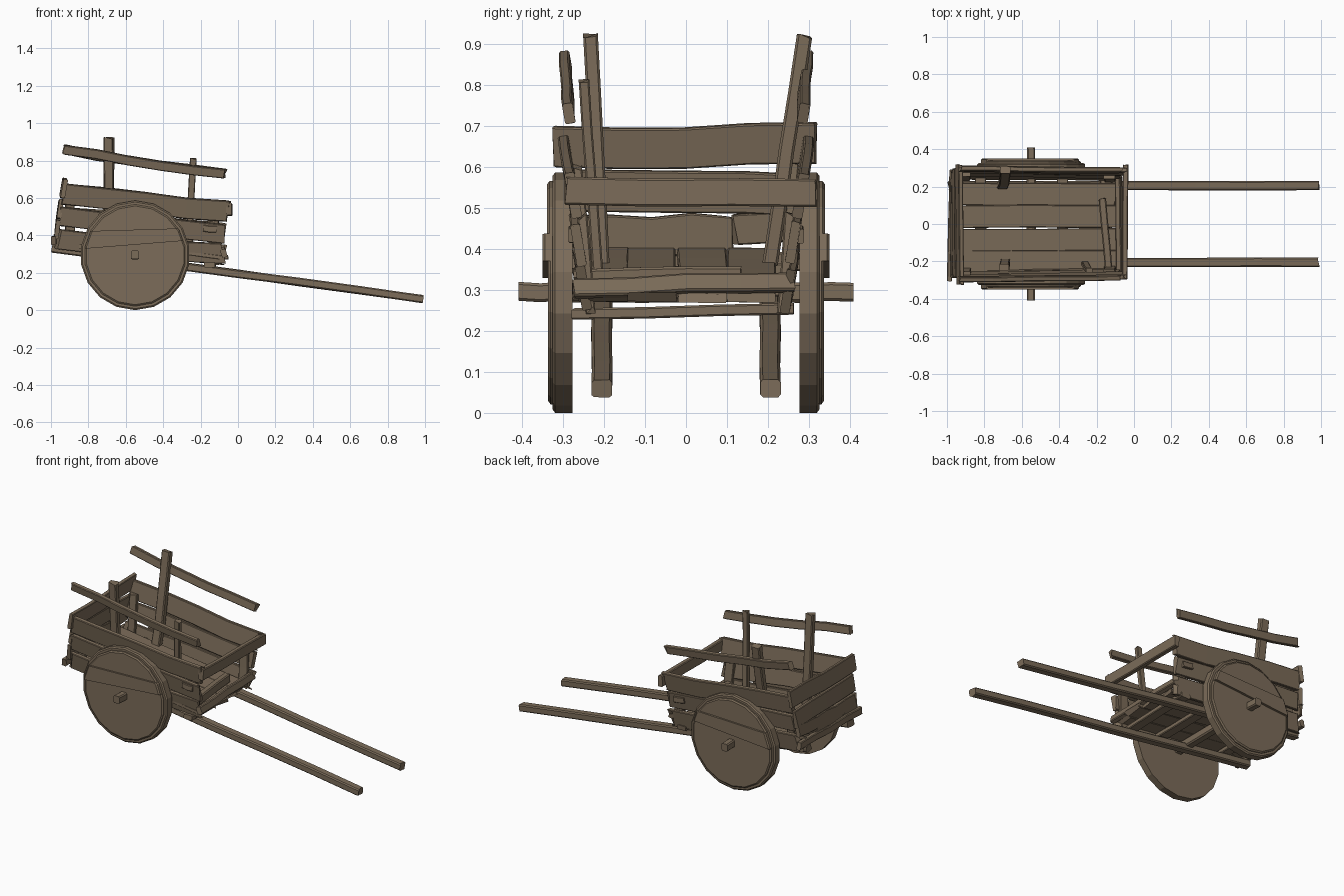
import bpy, bmesh, math, random
from mathutils import Vector

if "Cube" in bpy.data.objects:
    bpy.data.objects.remove(bpy.data.objects["Cube"])

random.seed(4)

wood = bpy.data.materials.new("weathered_wood")
wood.use_nodes = True
COLOR = (0.2, 0.15, 0.1, 1)
wood.diffuse_color = COLOR
bsdf = wood.node_tree.nodes["Principled BSDF"]
bsdf.inputs["Base Color"].default_value = COLOR
bsdf.inputs["Roughness"].default_value = 0.9


def finish(name, bm):
    bmesh.ops.recalc_face_normals(bm, faces=bm.faces)
    mesh = bpy.data.meshes.new(name)
    bm.to_mesh(mesh)
    bm.free()
    mesh.materials.append(wood)
    obj = bpy.data.objects.new(name, mesh)
    bpy.context.collection.objects.link(obj)
    return obj


def plank(name, start, end, facing, width, thick, rough=0.004, steps=3, ragged=0.0):
    """Rough-hewn board from start to end, its width running along facing."""
    a, b = Vector(start), Vector(end)
    axis = (b - a).normalized()
    wide = Vector(facing)
    wide = (wide - axis * wide.dot(axis)).normalized()
    deep = axis.cross(wide)
    c = min(width, thick) * 0.15
    w, t = width / 2, thick / 2
    corners = [(w, t - c), (w - c, t), (c - w, t), (-w, t - c),
               (-w, c - t), (c - w, -t), (w - c, -t), (w, c - t)]
    bm = bmesh.new()
    rings = []
    for i in range(steps + 1):
        dw = random.uniform(-rough, rough)
        dt = random.uniform(-rough, rough) * 0.4
        tip = i in (0, steps)
        ring = []
        for u, v in corners:
            slip = random.uniform(-ragged, ragged) if tip else 0
            p = a.lerp(b, i / steps) + wide * (u + dw) + deep * (v + dt) + axis * slip
            ring.append(bm.verts.new(p))
        rings.append(ring)
    for r, s in zip(rings, rings[1:]):
        for k in range(8):
            j = (k + 1) % 8
            bm.faces.new((r[k], r[j], s[j], s[k]))
    bm.faces.new(rings[0])
    bm.faces.new(rings[-1])
    return finish(name, bm)


# Wheels: a solid rim disc faced with three boards of uneven depth
WX, WZ, R = -0.55, 0.293, 0.293


def disc(name, side, radius, inner, outer, low=None, high=None):
    bm = bmesh.new()
    rings = []
    for y, r in ((inner, radius), (outer - 0.006, radius), (outer, radius - 0.008)):
        rings.append([bm.verts.new((WX + r * math.sin(math.tau * k / 18), side * y,
                                    WZ - r * math.cos(math.tau * k / 18)))
                      for k in range(18)])
    for r, s in zip(rings, rings[1:]):
        for k in range(18):
            j = (k + 1) % 18
            bm.faces.new((r[k], r[j], s[j], s[k]))
    bm.faces.new(rings[0])
    bm.faces.new(rings[-1])
    for cut, sign in ((low, -1), (high, 1)):
        if cut:
            height, slope = cut
            bmesh.ops.bisect_plane(
                bm, geom=bm.verts[:] + bm.edges[:] + bm.faces[:],
                plane_co=(WX, 0, height), plane_no=(-slope * sign, 0, sign),
                clear_outer=True)
            open_edges = [e for e in bm.edges if e.is_boundary]
            bmesh.ops.holes_fill(bm, edges=open_edges)
    return finish(name, bm)


for side, label in ((-1, "right"), (1, "left")):
    seam_low, seam_high = (0.35, 0.08), (0.43, 0.03)
    disc(label + "_wheel_rim", side, R, 0.277, 0.325)
    disc(label + "_wheel_lower_board", side, 0.272, 0.32, 0.336, high=seam_low)
    disc(label + "_wheel_middle_board", side, 0.272, 0.32, 0.35, low=seam_low, high=seam_high)
    disc(label + "_wheel_upper_board", side, 0.272, 0.32, 0.339, low=seam_high)

    # Long shafts running under the bed and out in front
    y = side * 0.205
    plank(label + "_shaft", (-0.99, y, 0.33), (0.985, y, 0.06), (0, 0, 1),
          0.043, 0.05, 0.003, 6, 0.008)

    # Three stacked side boards leaning outward
    up = (0, side * 0.17, 1)
    plank(label + "_upper_side_board", (-0.935, side * 0.293, 0.622),
          (-0.055, side * 0.277, 0.525), up, 0.112, 0.026, 0.007, 4, 0.012)
    plank(label + "_middle_side_board", (-0.945, side * 0.275, 0.503),
          (-0.08, side * 0.263, 0.412), up, 0.102, 0.024, 0.006, 4, 0.015)
    plank(label + "_lower_side_board", (-0.965, side * 0.258, 0.375),
          (-0.08, side * 0.25, 0.3), up, 0.108, 0.024, 0.006, 4, 0.02)

    # Top rail
    plank(label + "_rail", (-0.93, side * 0.295, 0.855), (-0.07, side * 0.285, 0.725),
          up, 0.05, 0.026, 0.006, 5, 0.01)

    # Wedge-shaped axle end
    plank(label + "_axle_end", (WX, side * 0.3, 0.295), (WX, side * 0.408, 0.294),
          (0, 0, 1), 0.046, 0.042, 0.003, 2)

    # Short inside battens that tie the side boards
    plank(label + "_front_batten", (-0.13, side * 0.235, 0.25), (-0.13, side * 0.252, 0.48),
          (1, 0, 0), 0.06, 0.025, 0.004, 2, 0.01)
    plank(label + "_rear_batten", (-0.9, side * 0.24, 0.34), (-0.9, side * 0.265, 0.6),
          (1, 0, 0), 0.05, 0.022, 0.004, 2, 0.01)
    plank(label + "_batten_peg", (-0.185, side * 0.277, 0.437), (-0.115, side * 0.277, 0.43),
          (0, 0, 1), 0.035, 0.02, 0.003, 2)

plank("axle", (WX, -0.3, 0.294), (WX, 0.3, 0.294), (0, 0, 1), 0.05, 0.05, 0.002)

# Uprights holding the rails
plank("right_rear_post", (-0.69, -0.205, 0.36), (-0.69, -0.232, 0.92), (1, 0, 0),
      0.052, 0.036, 0.004, 4, 0.006)
plank("right_front_post", (-0.26, -0.213, 0.3), (-0.24, -0.25, 0.81), (1, 0, 0),
      0.036, 0.026, 0.004, 4, 0.006)
plank("left_rear_post", (-0.7, 0.205, 0.36), (-0.69, 0.288, 0.92), (1, 0, 0),
      0.056, 0.038, 0.004, 4, 0.006)

# Floor boards, sloping toward the shafts
for i, (y, front) in enumerate(((-0.2, -0.09), (-0.085, -0.06), (0.04, -0.085), (0.16, -0.1))):
    plank("floor_board_%d" % (i + 1), (-0.97, y, 0.392), (front, y, 0.282),
          (0, 1, 0), 0.12, 0.024, 0.003, 4, 0.02)

# Cross bars beneath the floor
for name, x, z in (("front", -0.15, 0.247), ("middle", -0.38, 0.293), ("rear", -0.82, 0.345)):
    plank(name + "_cross_bar", (x, -0.275, z - 0.006), (x, 0.262, z + 0.006),
          (1, 0, 0), 0.06, 0.028, 0.003, 3, 0.006)

# Front boards
plank("front_top_board", (-0.05, -0.292, 0.54), (-0.045, 0.317, 0.537), (0, 0, 1),
      0.068, 0.03, 0.002, 3, 0.004)
plank("front_bottom_board", (-0.075, -0.275, 0.308), (-0.085, 0.268, 0.318), (-0.3, 0, 1),
      0.045, 0.03, 0.005, 4, 0.008)
plank("loose_cross_plank", (-0.135, -0.26, 0.32), (-0.17, 0.13, 0.33), (0, 0, 1),
      0.055, 0.04, 0.005, 3, 0.008)

# Back boards, leaning slightly inward toward the top
plank("back_top_board", (-0.93, -0.322, 0.648), (-0.935, 0.315, 0.655), (0.18, 0, 1),
      0.1, 0.024, 0.006, 4, 0.006)
plank("back_middle_board", (-0.952, -0.29, 0.54), (-0.955, 0.292, 0.535), (0.15, 0, 1),
      0.102, 0.024, 0.005, 4, 0.01)
plank("back_lower_board", (-0.965, -0.275, 0.43), (-0.965, 0.11, 0.435), (0.1, 0, 1),
      0.1, 0.024, 0.006, 4, 0.015)
plank("back_broken_board", (-0.965, 0.12, 0.45), (-0.965, 0.275, 0.455), (0.1, 0, 1),
      0.075, 0.022, 0.006, 2, 0.015)
plank("back_sill", (-0.985, -0.3, 0.375), (-0.975, 0.28, 0.37), (0, 0, 1),
      0.045, 0.028, 0.005, 4, 0.012)
